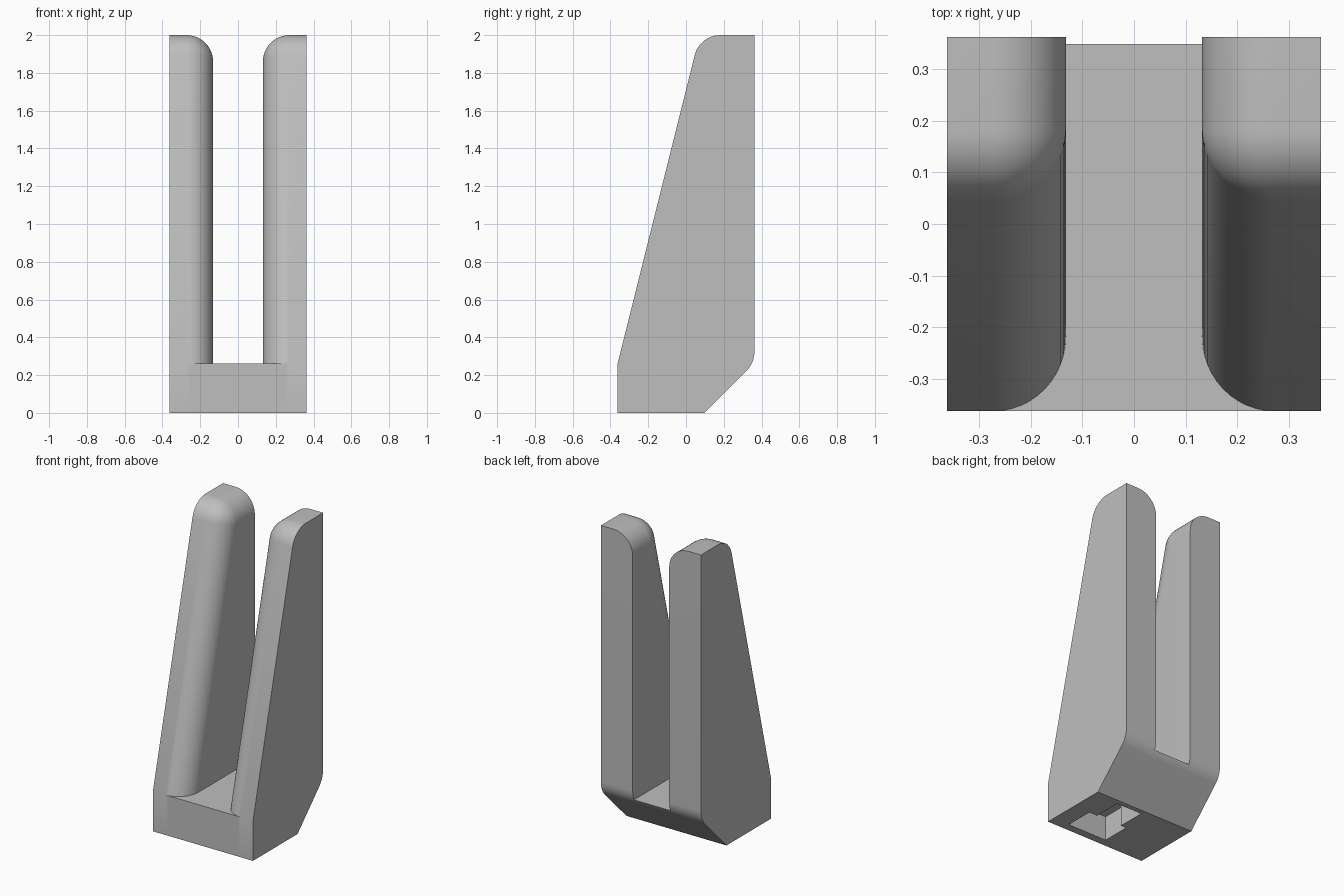
import bpy, bmesh
from math import pi, sin, cos, tan, atan2, sqrt

if "Cube" in bpy.data.objects:
    bpy.data.objects.remove(bpy.data.objects["Cube"], do_unlink=True)

W = 0.362        # half width and half depth
TOP = 2.0
FLOOR = 0.262    # height of the slot floor
SLOT = 0.132     # half width of the slot
R = 0.14         # radius of every rounded edge
HEEL = 0.098     # where the underside chamfer starts
STEPS = 12

grey = bpy.data.materials.new("light_grey")
grey.use_nodes = True
colour = (0.52, 0.52, 0.52, 1)
grey.diffuse_color = colour
grey.node_tree.nodes["Principled BSDF"].inputs["Base Color"].default_value = colour


def make_object(name, bm):
    bmesh.ops.recalc_face_normals(bm, faces=bm.faces[:])
    mesh = bpy.data.meshes.new(name)
    bm.to_mesh(mesh)
    bm.free()
    mesh.materials.append(grey)
    obj = bpy.data.objects.new(name, mesh)
    bpy.context.collection.objects.link(obj)
    return obj


def arc(cy, cz, r, a0, a1, n):
    return [(cy + r * cos(a0 + (a1 - a0) * i / n), cz + r * sin(a0 + (a1 - a0) * i / n))
            for i in range(n + 1)]


# Side outline: rounded heel at the lower back
heel_z = W - HEEL + R * tan(pi / 8)
cy = W - R
floor_angle = -atan2(heel_z - FLOOR, sqrt(R * R - (heel_z - FLOOR) ** 2))
base = [(-W, FLOOR), (-W, 0), (HEEL, 0)] + arc(cy, heel_z, R, -pi / 4, floor_angle, 5)
heel_end = arc(cy, heel_z, R, floor_angle, 0, 5)[1:]

# Sloping front line and the rounding that joins it to the top
slope = 4.0
length = sqrt(1 + slope * slope)
normal = (-slope / length, 1 / length)
top_z = TOP - R
top_y = -W + (top_z - FLOOR) / slope + R * length / slope
front_angle = atan2(normal[1], normal[0])


def prong_outline(inset):
    rounded = arc(top_y, top_z, R - inset, pi / 2, front_angle, STEPS)
    front = (-W + inset * length / slope, FLOOR)
    return heel_end + [(W, TOP - inset)] + rounded + [front]


# Cross-sections from the outer side to the slot wall
sections = [(W, 0.0)]
for i in range(STEPS + 1):
    a = pi / 2 * (1 - i / STEPS)
    sections.append((SLOT + R * (1 - cos(a)), R * (1 - sin(a))))

bm = bmesh.new()


def bridge(a, b):
    for i in range(len(a)):
        j = (i + 1) % len(a)
        bm.faces.new((a[i], a[j], b[j], b[i]))


# Two prongs, each lofted together with its share of the base
inner = []
for side in (-1, 1):
    rings = [[bm.verts.new((side * x, y, z)) for y, z in base + prong_outline(d)]
             for x, d in sections]
    for a, b in zip(rings, rings[1:]):
        bridge(a, b)
    bm.faces.new(rings[0])
    last = rings[-1]
    bm.faces.new(last[len(base) - 1:])
    inner.append(last[:len(base)] + [last[-1]])
# Middle of the base, with the slot floor
bridge(*inner)
bmesh.ops.remove_doubles(bm, verts=bm.verts[:], dist=1e-5)
body = make_object("forked_bracket", bm)

# T-shaped socket in the underside
socket = [(-0.04, -0.31), (0.245, -0.31), (0.245, -0.12), (0.185, -0.12),
          (0.185, 0.065), (0.0, 0.065), (0.0, -0.12), (-0.04, -0.12)]
bm = bmesh.new()
face = bm.faces.new([bm.verts.new((x, y, -0.1)) for x, y in socket])
new = bmesh.ops.extrude_face_region(bm, geom=[face])["geom"]
bmesh.ops.translate(bm, vec=(0, 0, 0.26),
                    verts=[v for v in new if isinstance(v, bmesh.types.BMVert)])
cutter = make_object("socket_cutter", bm)
cutter.hide_render = True

bpy.ops.object.select_all(action="DESELECT")
body.select_set(True)
bpy.context.view_layer.objects.active = body
cut = body.modifiers.new("socket", "BOOLEAN")
cut.operation = "DIFFERENCE"
cut.solver = "EXACT"
cut.object = cutter
bpy.ops.object.modifier_apply(modifier=cut.name)
bpy.data.objects.remove(cutter, do_unlink=True)
bpy.ops.object.shade_smooth_by_angle(angle=pi / 6)
